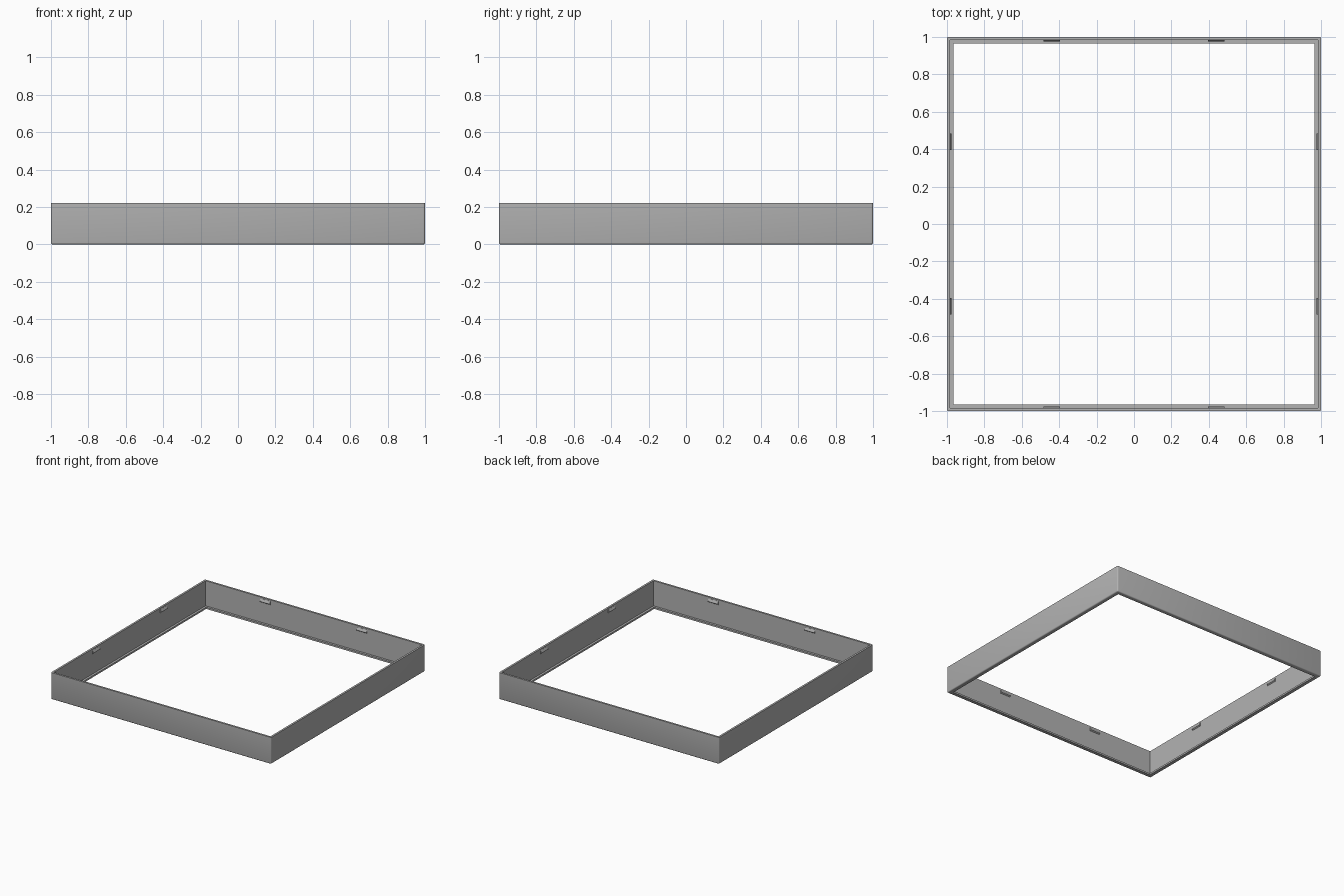
import bpy, bmesh, math
from mathutils import Matrix, Vector

cube = bpy.data.objects.get("Cube")
if cube:
    bpy.data.objects.remove(cube, do_unlink=True)

HEIGHT = 0.22
WALL = 0.984      # inner face of the wall
LIP = 0.966       # inner edge of the bottom lip

grey = bpy.data.materials.new("mid_grey")
grey.use_nodes = True
colour = (0.45, 0.45, 0.45, 1)
grey.diffuse_color = colour
grey.node_tree.nodes["Principled BSDF"].inputs["Base Color"].default_value = colour


def finish(bm, name):
    bmesh.ops.recalc_face_normals(bm, faces=bm.faces)
    mesh = bpy.data.meshes.new(name)
    bm.to_mesh(mesh)
    bm.free()
    mesh.materials.append(grey)
    obj = bpy.data.objects.new(name, mesh)
    bpy.context.collection.objects.link(obj)
    return obj


# Frame: an L-shaped section carried round the square
section = [(1, 0), (1, HEIGHT), (WALL, HEIGHT), (WALL, 0.014), (LIP, 0.014), (LIP, 0)]
bm = bmesh.new()
loops = [[bm.verts.new((sx * r, sy * r, z)) for r, z in section]
         for sx, sy in ((1, 1), (-1, 1), (-1, -1), (1, -1))]
n = len(section)
for i, loop in enumerate(loops):
    nxt = loops[(i + 1) % 4]
    for j in range(n):
        k = (j + 1) % n
        bm.faces.new((loop[j], loop[k], nxt[k], nxt[j]))

# Rounded outer corners and bottom edge
outer = [e for e in bm.edges
         if all(abs(v.co.x) > 0.999 and abs(v.co.y) > 0.999 for v in e.verts)
         and min(v.co.z for v in e.verts) < 0.001]
bmesh.ops.bevel(bm, geom=outer, offset=0.009, segments=3, profile=0.5, affect='EDGES')
frame = finish(bm, "frame")
bpy.context.view_layer.objects.active = frame
frame.select_set(True)
bpy.ops.object.shade_smooth_by_angle(angle=math.radians(35))

# Snap tabs: small wedges inside the wall, two on each side
wedge = [(WALL + 0.002, 0.208), (WALL - 0.001, 0.208), (WALL - 0.009, 0.192),
         (WALL - 0.009, 0.186), (WALL + 0.002, 0.178)]
bm = bmesh.new()
for side in range(4):
    turn = Matrix.Rotation(side * math.pi / 2, 3, 'Z')
    for centre in (-0.44, 0.44):
        ends = [[bm.verts.new(turn @ Vector((r, centre + d, z))) for r, z in wedge]
                for d in (-0.045, 0.045)]
        bm.faces.new(ends[0])
        bm.faces.new(ends[1])
        for j in range(len(wedge)):
            k = (j + 1) % len(wedge)
            bm.faces.new((ends[0][j], ends[0][k], ends[1][k], ends[1][j]))
finish(bm, "snap_tabs")
